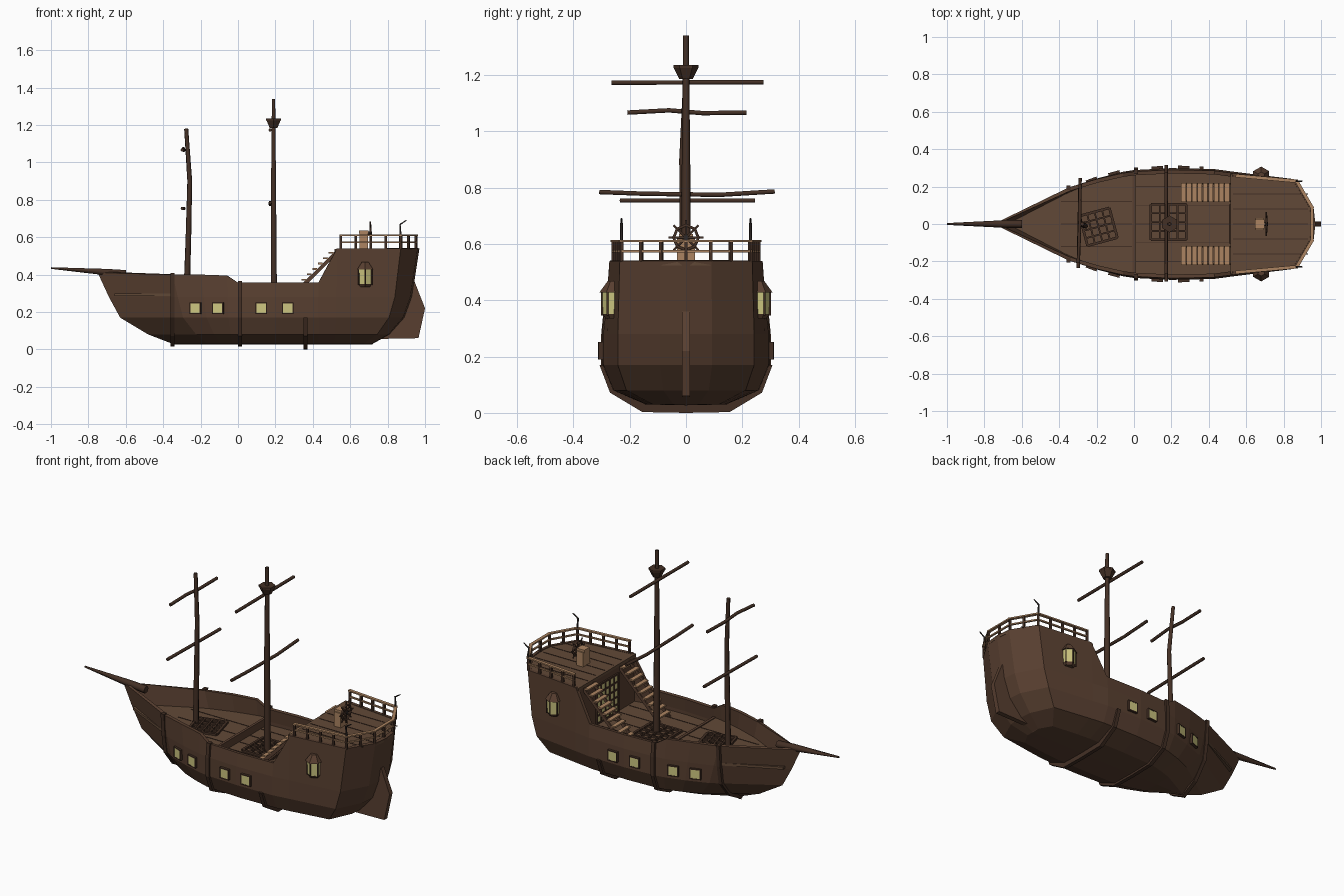
import bpy, bmesh, math
from mathutils import Matrix, Vector

if "Cube" in bpy.data.objects:
    bpy.data.objects.remove(bpy.data.objects["Cube"])

def material(name, rgb):
    m = bpy.data.materials.new(name)
    m.diffuse_color = [(c / 255 / 12.92 if c < 11 else ((c / 255 + .055) / 1.055) ** 2.4) for c in rgb] + [1]
    m.use_nodes = True
    m.node_tree.nodes["Principled BSDF"].inputs["Base Color"].default_value = m.diffuse_color
    return m

HULL = material("hull_brown", (88, 63, 48))
DECK = material("deck_brown", (97, 73, 55))
DARK = material("dark_wood", (68, 48, 37))
LIGHT = material("light_wood", (172, 132, 97))
GLASS = material("window_yellow", (205, 198, 128))
IRON = material("dark_iron", (48, 42, 40))

def finish(name, bm, mat, recalc=True):
    if recalc:
        bmesh.ops.recalc_face_normals(bm, faces=bm.faces)
    me = bpy.data.meshes.new(name)
    bm.to_mesh(me)
    bm.free()
    me.materials.append(mat)
    ob = bpy.data.objects.new(name, me)
    bpy.context.collection.objects.link(ob)
    return ob

def boxes(name, mat, items):
    """items: (centre, size, z rotation, y rotation)"""
    bm = bmesh.new()
    for c, s, *r in items:
        rz, ry = (list(r) + [0, 0])[:2]
        m = (Matrix.Translation(c) @ Matrix.Rotation(rz, 4, 'Z') @ Matrix.Rotation(ry, 4, 'Y')
             @ Matrix.Diagonal((*s, 1)))
        bmesh.ops.create_cube(bm, size=1, matrix=m)
    return finish(name, bm, mat)

def cones(name, mat, items, sides=6):
    """items: (base centre, bottom radius, top radius, height)"""
    bm = bmesh.new()
    for c, r1, r2, h in items:
        bmesh.ops.create_cone(bm, cap_ends=True, segments=sides, radius1=r1, radius2=r2, depth=h,
                              matrix=Matrix.Translation(Vector(c) + Vector((0, 0, h / 2))))
    return finish(name, bm, mat)

def tubes(name, mat, paths, cyclic=False):
    """paths: lists of (x, y, z, radius)"""
    cu = bpy.data.curves.new(name, 'CURVE')
    cu.dimensions = '3D'
    cu.bevel_depth = 1
    cu.bevel_resolution = 1
    cu.use_fill_caps = True
    for path in paths:
        sp = cu.splines.new('POLY')
        sp.points.add(len(path) - 1)
        sp.use_cyclic_u = cyclic
        for p, (x, y, z, r) in zip(sp.points, path):
            p.co, p.radius = (x, y, z, 1), r
    cu.materials.append(mat)
    ob = bpy.data.objects.new(name, cu)
    bpy.context.collection.objects.link(ob)

def prism(name, mat, outline, lo, hi, axis):
    """extrude a 2D outline along 'y' (outline in xz), 'z' (xy) or 'x' (yz)"""
    put = {'y': lambda a, b, t: (a, t, b), 'z': lambda a, b, t: (a, b, t), 'x': lambda a, b, t: (t, a, b)}[axis]
    bm = bmesh.new()
    f = bm.faces.new([bm.verts.new(put(a, b, lo)) for a, b in outline])
    g = bmesh.ops.extrude_face_region(bm, geom=[f])
    d = Vector(put(0, 0, hi - lo))
    bmesh.ops.translate(bm, vec=d, verts=[v for v in g['geom'] if isinstance(v, bmesh.types.BMVert)])
    return finish(name, bm, mat)

# hull: sheer line columns from bow to stern, rows from sheer to keel
SHEER = [(-.75, 0, .41), (-.35, .195, .40), (-.2, .24, .40), (-.06, .272, .395), (0, .28, .357), (.2, .29, .357),
         (.43, .285, .357), (.53, .272, .54), (.87, .235, .54), (.96, .09, .54), (.97, 0, .54)]
ROWS = [(None, 1, -.75, .97), (.28, 1.03, -.69, .93), (.17, 1.03, -.63, .89),
        (.08, .9, -.48, .81), (.03, .5, -.35, .72), (.027, 0, -.35, .72)]

def hull_row(row):
    z, ys, xb, xs = row
    return [(x * xb / -.75 if x < 0 else .5 + (x - .5) * (xs - .5) / .47 if x > .5 else x,
             y * ys, zt if z is None else z) for x, y, zt in SHEER]

def at(row, x):
    """half width and height of a hull row at x"""
    pts = hull_row(row)
    for a, b in zip(pts, pts[1:]):
        if a[0] <= x <= b[0]:
            t = (x - a[0]) / (b[0] - a[0])
            return a[1] + t * (b[1] - a[1]), a[2] + t * (b[2] - a[2])
    return 0, pts[0][2]

bm = bmesh.new()
for s in (1, -1):
    grid = [[bm.verts.new((x, y * s, z)) for x, y, z in hull_row(r)] for r in ROWS]
    for a, b in zip(grid, grid[1:]):
        for i in range(len(SHEER) - 1):
            bm.faces.new((a[i], a[i + 1], b[i + 1], b[i]))
bmesh.ops.remove_doubles(bm, verts=bm.verts, dist=.0005)
bmesh.ops.dissolve_degenerate(bm, dist=.0005, edges=bm.edges)
hull = finish("hull", bm, HULL)
mod = hull.modifiers.new("planking", 'SOLIDIFY')
mod.thickness, mod.offset = .02, -1

# ribs wrapped round the hull
for n, x, rows in (("fore", -.35, ROWS), ("middle", .01, ROWS), ("aft", .36, ROWS[2:])):
    half = [at(r, x) for r in rows]
    drop = .027 if n == "aft" else .012
    out = [(y + .012 if y else 0, z - (drop if z < .05 else .008 if z < .1 else -.008 if z > .3 else 0)) for y, z in half]
    inn = [(max(y - .014, 0), z + (.014 if z < .1 else .008 if z > .3 else 0)) for y, z in half]
    for s in (1, -1):
        prism(n + "_rib", DARK, [(y * s, z) for y, z in out + inn[::-1]], x - .011, x + .011, 'x')

# decks
def deck(name, xs, z, row, inset):
    side = [(x, max(at(row, x)[0] - inset, .004)) for x in xs]
    prism(name, DECK, side + [(x, -y) for x, y in side[::-1]], z - .015, z, 'z')
deck("foredeck", (-.66, -.35, -.2, -.06, .0), .30, ROWS[0], .006)
deck("main_deck", (-.02, .2, .43, .54), .26, ROWS[1], .012)
deck("poop_deck", (.515, .53, .87, .958, .966), .538, ROWS[0], .006)
boxes("foredeck_riser", HULL, [((0, 0, .28), (.015, .55, .05))])
boxes("cabin_bulkhead", HULL, [((.525, 0, .395), (.014, .53, .28))])
boxes("deck_seams", DARK, [((.26, y, .26), (.5, .004, .004)) for y in (-.2, -.1, 0, .1, .2)]
      + [((-.2, y, .30), (.38, .004, .004)) for y in (-.12, 0, .12)]
      + [((.73, y, .538), (.4, .004, .004)) for y in (-.16, -.08, 0, .08, .16)])

# gun port windows, turned to follow the hull
panes, frames = [], []
for x in (-.225, -.105, .125, .265):
    y0, y1 = at(ROWS[2], x - .02)[0], at(ROWS[2], x + .02)[0]
    ym = (y0 + y1 + at(ROWS[1], x - .02)[0] + at(ROWS[1], x + .02)[0]) / 4
    for s in (1, -1):
        ang = math.atan2(y1 - y0, .04) * s
        panes.append(((x, ym * s, .22), (.05, .026, .05), ang))
        for dz in (-.028, .028):
            frames.append(((x, ym * s, .22 + dz), (.062, .028, .006), ang))
        for dx in (-.028, .028):
            frames.append(((x + dx * math.cos(ang), ym * s + dx * math.sin(ang), .22), (.006, .028, .06), ang))
boxes("port_windows", GLASS, panes)
boxes("port_frames", DARK, frames)

# cabin bay windows on both sides
S = (1, -1)
cones("bay_window_glass", GLASS, [((.68, s * .258, .35), .038, .041, .08) for s in S])
cones("bay_window_roof", HULL, [((.68, s * .258, .428), .049, .02, .04) for s in S])
cones("bay_window_base", HULL, [((.68, s * .255, .335), .03, .042, .016) for s in S])
tubes("bay_window_bars", DARK, [[(.68 + .04 * math.sin(a), s * (.258 + .04 * math.cos(a)), z, .004) for z in (.345, .432)]
                                for s in S for a in (-math.pi / 3, 0, math.pi / 3)])

# rudder and bowsprit
prism("rudder", HULL, [(.70, .055), (.965, .06), (1, .22), (.945, .36), (.92, .36), (.83, .14)], -.014, .014, 'y')
tubes("bowsprit", DARK, [[(-.6, 0, .405, .022), (-.7, 0, .413, .02), (-1, 0, .435, .005)]])

# masts, yards and crow's nest
tubes("main_mast", DARK, [[(.192, 0, .25, .019), (.19, 0, .8, .016), (.19, 0, 1.34, .01)]])
tubes("fore_mast", DARK, [[(-.275, 0, .29, .017), (-.265, -.008, .6, .015), (-.258, -.012, .9, .013), (-.277, 0, 1.18, .011)]])
tubes("yards", DARK, [
    [(.172, -.265, 1.172, .009), (.172, .275, 1.174, .009)],
    [(.172, -.308, .784, .009), (.172, -.15, .778, .009), (.172, .12, .774, .009), (.172, .315, .786, .009)],
    [(-.298, -.208, 1.066, .009), (-.292, -.06, 1.074, .009), (-.29, .06, 1.064, .009), (-.288, .215, 1.066, .009)],
    [(-.298, -.235, .754, .009), (-.288, .245, .754, .009)]])
cones("crows_nest", DARK, [((.19, 0, 1.185), .024, .044, .04), ((.19, 0, 1.225), .045, .045, .01)])

# hatch gratings
def grating(name, cx, cy, z, size, rot):
    m, items = Matrix.Rotation(rot, 3, 'Z'), []
    for i in range(5):
        d = (i / 4 - .5) * size
        w = .014 if i in (0, 4) else .009
        for off, dim in ((Vector((d, 0, 0)), (w, size, .014)), (Vector((0, d, 0)), (size, w, .014))):
            items.append((m @ off + Vector((cx, cy, z)), dim, rot))
    boxes(name, DARK, items)
grating("main_hatch_grating", .185, .01, .265, .19, 0)
grating("fore_hatch_grating", -.19, -.015, .305, .165, math.radians(15))

# stairs to the poop deck
steps = 9
boxes("stair_treads", LIGHT, [((.265 + i * .029, s * .168, .285 + i * .029), (.025, .1, .009))
                              for i in range(steps) for s in S])
for s in S:
    for y in (.122, .214):
        prism("stair_stringer", HULL, [(.25, .26), (.28, .26), (.53, .51), (.53, .535)],
              s * y - .004, s * y + .004, 'y')

# lattice cabin door
boxes("cabin_door_glass", GLASS, [((.517, 0, .375), (.008, .19, .21))])
boxes("cabin_door_lattice", DARK, [((.514, -.1 + i * .04, .375), (.01, .01, .22)) for i in range(6)]
      + [((.514, 0, .265 + i * .044), (.01, .21, .01)) for i in range(6)])

# poop rail
path = [(.55, .258), (.87, .229), (.952, .088), (.952, -.088), (.87, -.229), (.55, -.258)]
rails, posts = [], []
for (x0, y0), (x1, y1) in zip(path, path[1:]):
    L, a = math.hypot(x1 - x0, y1 - y0), math.atan2(y1 - y0, x1 - x0)
    for z, w in ((.61, .018), (.574, .01)):
        rails.append((((x0 + x1) / 2, (y0 + y1) / 2, z), (L + .012, w, .008), a))
    n = max(2, round(L / .085))
    posts += [((x0 + (x1 - x0) * i / n, y0 + (y1 - y0) * i / n, .573), (.012, .012, .072), a) for i in range(n)]
posts.append(((.55, -.258, .573), (.012, .012, .072)))
boxes("poop_rails", LIGHT, rails)
boxes("poop_rail_posts", DARK, posts)
tubes("stern_hooks", IRON, [[(.87, s * .229, .6, .006), (.866, s * .229, .668, .005), (.9, s * .229, .69, .003)] for s in S])

# steering wheel and its stand
boxes("wheel_stand", LIGHT, [((.672, 0, .58), (.044, .065, .085)), ((.672, 0, .627), (.05, .05, .016))])
ring = [(math.cos(i * math.pi / 4), math.sin(i * math.pi / 4)) for i in range(8)]
tubes("wheel_rim", DARK, [[(.708, .044 * c, .622 + .044 * s, .006) for c, s in ring]], cyclic=True)
tubes("wheel_spokes", DARK, [[(.708, 0, .622, .005), (.708, .063 * c, .622 + .063 * s, .004)] for c, s in ring])
tubes("wheel_axle", IRON, [[(.69, 0, .622, .01), (.716, 0, .622, .01)]])
